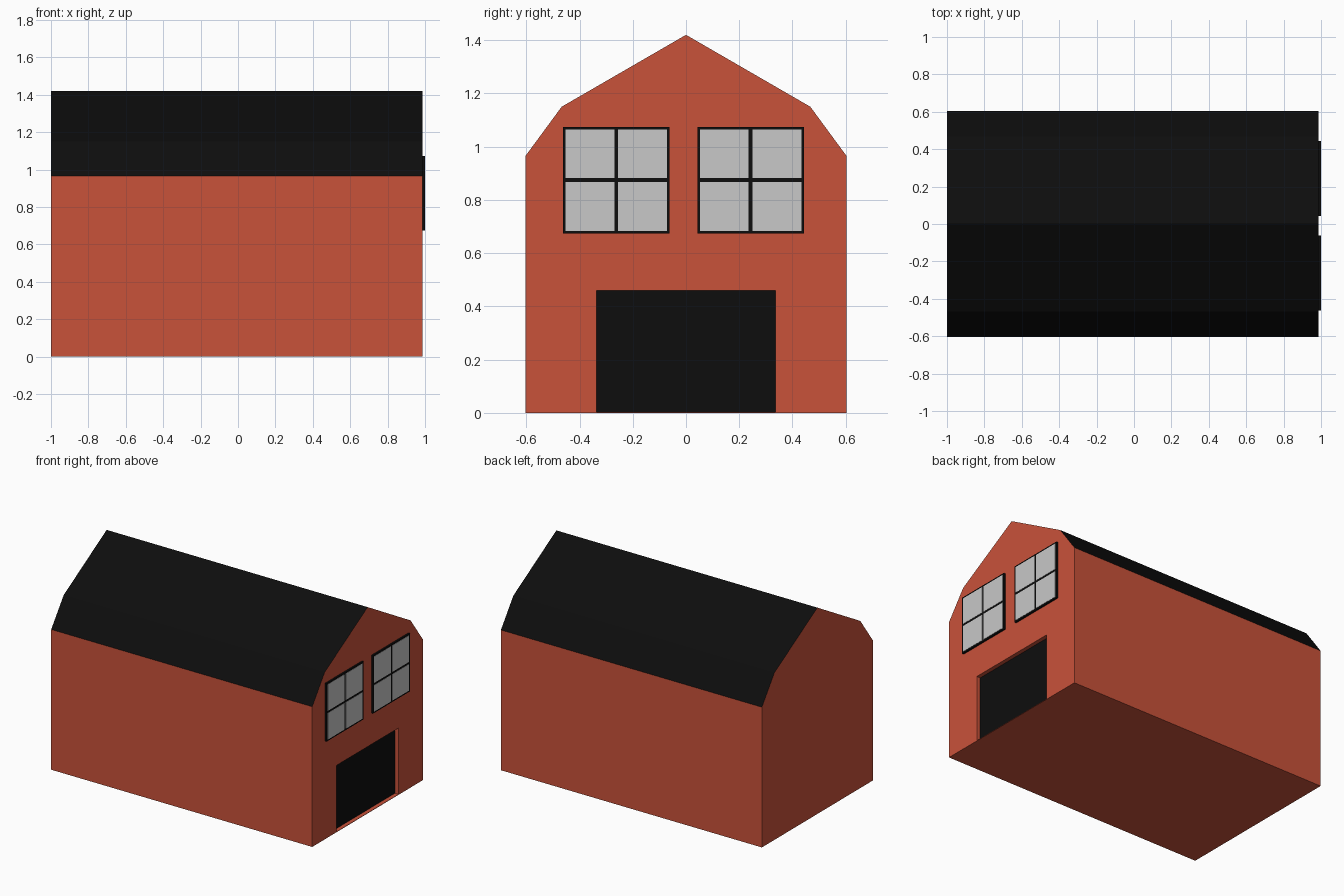
import bpy, bmesh

if "Cube" in bpy.data.objects:
    bpy.data.objects.remove(bpy.data.objects["Cube"])


def material(name, rgb):
    m = bpy.data.materials.new(name)
    m.diffuse_color = (*rgb, 1)
    m.use_nodes = True
    m.node_tree.nodes["Principled BSDF"].inputs["Base Color"].default_value = m.diffuse_color
    return m


RED = material("barn red", (0.584, 0.084, 0.042))
BLACK = material("black", (0.004, 0.004, 0.004))
GLASS = material("pale glass", (0.58, 0.58, 0.58))

BACK, FRONT = -1.0, 0.987   # ends of the barn along x


def finish(name, bm, mats):
    bmesh.ops.recalc_face_normals(bm, faces=bm.faces)
    me = bpy.data.meshes.new(name)
    bm.to_mesh(me)
    bm.free()
    for m in mats:
        me.materials.append(m)
    ob = bpy.data.objects.new(name, me)
    bpy.context.collection.objects.link(ob)
    return ob


def add_box(bm, lo, hi):
    verts = bmesh.ops.create_cube(bm, size=1)["verts"]
    for v in verts:
        for i in range(3):
            v.co[i] = lo[i] if v.co[i] < 0 else hi[i]


def box(name, lo, hi, mat):
    bm = bmesh.new()
    add_box(bm, lo, hi)
    return finish(name, bm, [mat])


# Barn body: gambrel profile extruded along x, sloping faces are the roof
half = [(0.603, 0), (0.603, 0.965), (0.467, 1.15)]
profile = half + [(0, 1.42)] + [(-y, z) for y, z in reversed(half)]
bm = bmesh.new()
end = bm.faces.new([bm.verts.new((BACK, y, z)) for y, z in profile])
ext = bmesh.ops.extrude_face_region(bm, geom=[end], use_keep_orig=True)
for v in ext["geom"]:
    if isinstance(v, bmesh.types.BMVert):
        v.co.x = FRONT
bmesh.ops.recalc_face_normals(bm, faces=bm.faces)
for f in bm.faces:
    f.material_index = 1 if f.normal.z > 0.1 else 0
body = finish("barn_body", bm, [RED, BLACK])

# Doorway recess
cutter = box("doorway_cutter", (FRONT - 0.03, -0.336, 0.003), (1.1, 0.336, 0.46), RED)
cutter.hide_render = True
cutter.hide_viewport = True
cut = body.modifiers.new("doorway", "BOOLEAN")
cut.operation = "DIFFERENCE"
cut.solver = "EXACT"
cut.object = cutter

# Door panel at the back of the recess
box("door", (FRONT - 0.032, -0.336, 0.003), (FRONT - 0.028, 0.336, 0.46), BLACK)

# Windows: black frame plate with four glass panes each
SIZE, EDGE, BAR = 0.4, 0.01, 0.015
PANE = (SIZE - 2 * EDGE - BAR) / 2
for side, y0 in (("left", -0.462), ("right", 0.043)):
    z0 = 0.674
    box(f"window_frame_{side}", (FRONT - 0.003, y0, z0), (0.9985, y0 + SIZE, z0 + SIZE), BLACK)
    bm = bmesh.new()
    for i in range(2):
        for j in range(2):
            y = y0 + EDGE + i * (PANE + BAR)
            z = z0 + EDGE + j * (PANE + BAR)
            add_box(bm, (0.997, y, z), (1.0, y + PANE, z + PANE))
    finish(f"window_panes_{side}", bm, [GLASS])
